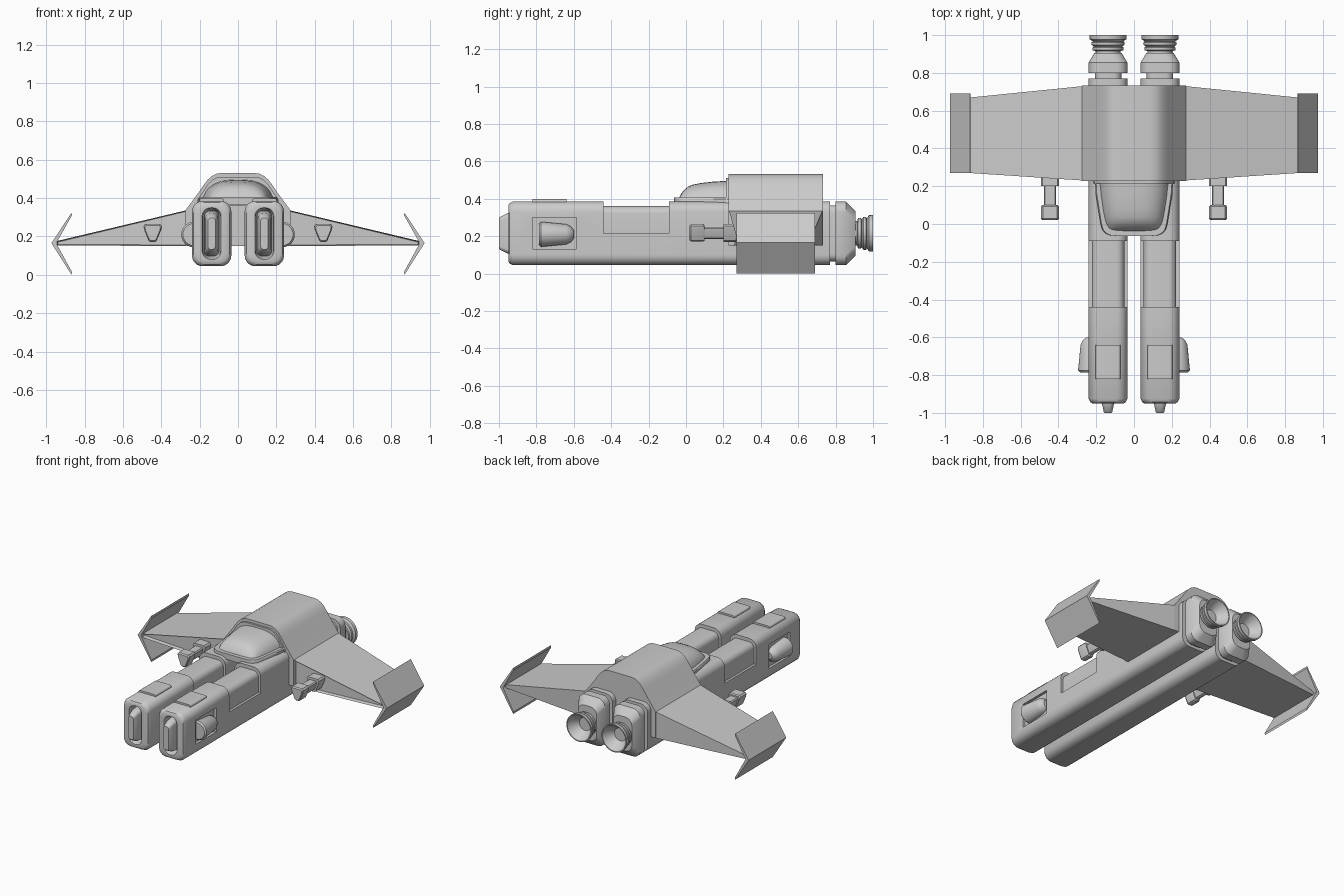
import bpy, bmesh, math

if "Cube" in bpy.data.objects:
    bpy.data.objects.remove(bpy.data.objects["Cube"])

PX, PZ = 0.1375, 0.215      # pod centre line


def loft(name, rings, smooth=True, cap=True):
    """Skin a list of equal-length closed rings and cap both ends."""
    bm = bmesh.new()
    vr = [[bm.verts.new(p) for p in r] for r in rings]
    n = len(rings[0])
    for a, b in zip(vr, vr[1:]):
        for i in range(n):
            j = (i + 1) % n
            bm.faces.new((a[i], a[j], b[j], b[i]))
    if cap:
        bm.faces.new(vr[0])
        bm.faces.new(vr[-1])
    bmesh.ops.recalc_face_normals(bm, faces=bm.faces)
    me = bpy.data.meshes.new(name)
    bm.to_mesh(me)
    bm.free()
    ob = bpy.data.objects.new(name, me)
    bpy.context.collection.objects.link(ob)
    if smooth:
        shade(ob)
    return ob


def activate(ob):
    bpy.ops.object.select_all(action='DESELECT')
    ob.select_set(True)
    bpy.context.view_layer.objects.active = ob


def shade(ob):
    activate(ob)
    bpy.ops.object.shade_smooth_by_angle(angle=math.radians(32))


def rrect(cx, cz, y, w, h, r, seg=6):
    """Rounded rectangle in the xz plane."""
    pts = []
    for k, (sx, sz) in enumerate(((1, 1), (-1, 1), (-1, -1), (1, -1))):
        for i in range(seg + 1):
            a = math.pi / 2 * (k + i / seg)
            pts.append((cx + sx * (w / 2 - r) + r * math.cos(a), y,
                        cz + sz * (h / 2 - r) + r * math.sin(a)))
    return pts


def rprism(name, cx, cz, rows):
    return loft(name, [rrect(cx, cz, *r) for r in rows])


def lathe(name, cx, cz, rows, n=28):
    return loft(name, [[(cx + r * math.cos(2 * math.pi * i / n), y,
                         cz + r * math.sin(2 * math.pi * i / n)) for i in range(n)]
                       for y, r in rows])


def prism_y(name, pts, y0, y1, smooth=True):
    return loft(name, [[(x, y, z) for x, z in pts] for y in (y0, y1)], smooth)


def box(name, x0, x1, y0, y1, z0, z1):
    x0, x1 = sorted((x0, x1))
    return prism_y(name, [(x0, z0), (x1, z0), (x1, z1), (x0, z1)], y0, y1, False)


def cut(ob, cutter):
    m = ob.modifiers.new("cut", 'BOOLEAN')
    m.operation, m.solver, m.object = 'DIFFERENCE', 'EXACT', cutter
    activate(ob)
    bpy.ops.object.modifier_apply(modifier=m.name)
    bpy.data.objects.remove(cutter, do_unlink=True)


def both(half):
    """Mirror a half outline to a closed one."""
    return half + [(-x, z) for x, z in reversed(half)]


for s, side in ((1, "right"), (-1, "left")):
    cx = s * PX
    # long pod: intake, body, neck and rear block in one skin
    pod = rprism(side + "_pod", cx, PZ, [
        (-0.86, 0.075, 0.235, 0.03), (-0.94, 0.09, 0.26, 0.04),
        (-0.95, 0.10, 0.27, 0.045), (-0.95, 0.165, 0.30, 0.045),
        (-0.943, 0.188, 0.323, 0.052), (-0.925, 0.205, 0.34, 0.055),
        (0.77, 0.205, 0.34, 0.055), (0.77, 0.14, 0.30, 0.04),
        (0.80, 0.14, 0.30, 0.04), (0.80, 0.205, 0.34, 0.055),
        (0.855, 0.205, 0.34, 0.055), (0.905, 0.145, 0.24, 0.05)])
    cut(pod, box("notch_cutter", cx - 0.2, cx + 0.2, -0.44, -0.09, 0.215, 0.5))
    cut(pod, box("slot_cutter", s * 0.222, s * 0.4, -0.82, -0.585, 0.13, 0.30))
    shade(pod)
    # narrower core showing in the notch
    rprism(side + "_pod_core", cx, 0.23, [(-0.50, 0.172, 0.26, 0.04),
                                          (-0.03, 0.172, 0.26, 0.04)])
    # raised top panel
    rprism(side + "_top_panel", cx, 0.375, [(-0.82, 0.13, 0.045, 0.012),
                                            (-0.64, 0.13, 0.045, 0.012)])
    # intake plug
    rprism(side + "_intake_plug", cx, PZ, [
        (-0.87, 0.075, 0.235, 0.025), (-0.955, 0.062, 0.215, 0.025),
        (-0.995, 0.045, 0.175, 0.018), (-1.0, 0.038, 0.165, 0.016)])
    # side bulge
    lathe(side + "_side_bulge", s * 0.229, 0.21, [
        (-0.785, 0.058), (-0.775, 0.067), (-0.64, 0.054),
        (-0.615, 0.042), (-0.60, 0.022)])
    # ribbed engine nozzle, open at the back
    lathe(side + "_nozzle", cx, PZ, [
        (0.90, 0.065), (0.915, 0.065), (0.92, 0.082), (0.935, 0.082),
        (0.94, 0.074), (0.948, 0.088), (0.962, 0.088), (0.967, 0.08),
        (0.978, 0.097), (1.0, 0.098), (1.0, 0.091), (0.965, 0.074),
        (0.93, 0.045)], 32)

    # wing with recessed leading edge
    def wing_ring(x, y0, y1, z0, z1):
        return [(s * x, y0, z0), (s * x, y1, z0), (s * x, y1, z1), (s * x, y0, z1)]
    wing = loft(side + "_wing", [wing_ring(0.25, 0.229, 0.732, 0.15, 0.341),
                                 wing_ring(0.945, 0.275, 0.662, 0.153, 0.176)], False)
    bm = bmesh.new()
    bm.from_mesh(wing.data)
    bm.normal_update()
    lead = min(bm.faces, key=lambda f: f.normal.y)
    bmesh.ops.inset_region(bm, faces=[lead], thickness=0.008)
    bmesh.ops.translate(bm, verts=lead.verts, vec=(0, 0.025, 0))
    bm.to_mesh(wing.data)
    bm.free()
    # chevron winglet
    prism_y(side + "_winglet", [
        (s * 0.973, 0.165), (s * 0.868, 0.325), (s * 0.866, 0.31),
        (s * 0.948, 0.165), (s * 0.866, 0.015), (s * 0.868, 0.0)],
        0.27, 0.69, False)
    # wing gun: three stepped wedge-shaped blocks
    wedge = [(-0.038, 0.047), (0.038, 0.047), (0.047, 0.036), (0.044, 0.018),
             (0.02, -0.04), (0.01, -0.046), (-0.01, -0.046), (-0.02, -0.04),
             (-0.044, 0.018), (-0.047, 0.036)]
    gun = [(0.02, 0.85), (0.028, 1), (0.092, 1), (0.10, 0.88), (0.10, 0.68),
           (0.20, 0.68), (0.20, 1.02), (0.30, 1.02)]
    loft(side + "_gun", [[(s * 0.445 + x * k, y, 0.217 + z * k) for x, z in wedge]
                         for y, k in gun])

# main hull
hull = both([(0.275, 0.15), (0.275, 0.335), (0.205, 0.43), (0.178, 0.47),
             (0.158, 0.496), (0.136, 0.515), (0.112, 0.527), (0.085, 0.531)])
prism_y("hull", hull, 0.228, 0.732)
# canopy rear frame
prism_y("canopy_frame", both([(0.215, 0.36), (0.212, 0.39), (0.178, 0.44), (0.158, 0.472),
                              (0.132, 0.497), (0.105, 0.509), (0.08, 0.511)]),
        0.215, 0.24)

# canopy glass: arched sections shrinking toward the nose


def arch(y, w, top, n=20):
    pts = []
    for i in range(n + 1):
        a = math.pi * i / n
        c, z = math.cos(a), max(math.sin(a), 0) ** 0.72
        x = math.copysign(abs(c) ** 0.72, c) * w * (1 - 0.15 * z)
        pts.append((x, y, 0.385 + (top - 0.385) * z))
    return pts


loft("canopy", [arch(*r) for r in (
    (0.23, 0.188, 0.496), (0.15, 0.18, 0.492), (0.08, 0.17, 0.484),
    (0.035, 0.162, 0.475), (0.01, 0.156, 0.464), (-0.01, 0.15, 0.447),
    (-0.027, 0.142, 0.425), (-0.036, 0.132, 0.407), (-0.04, 0.12, 0.392))])

# canopy rim plate, bevelled outline seen from above
rim = both([(0.208, 0.235), (0.203, 0.16), (0.177, 0.0), (0.168, -0.03),
            (0.15, -0.05), (0.125, -0.06), (0.09, -0.063)])
loft("canopy_rim", [[(x * k, y, z) for x, y in rim]
                    for z, k in ((0.365, 0.97), (0.372, 1), (0.398, 1), (0.406, 0.97))])
